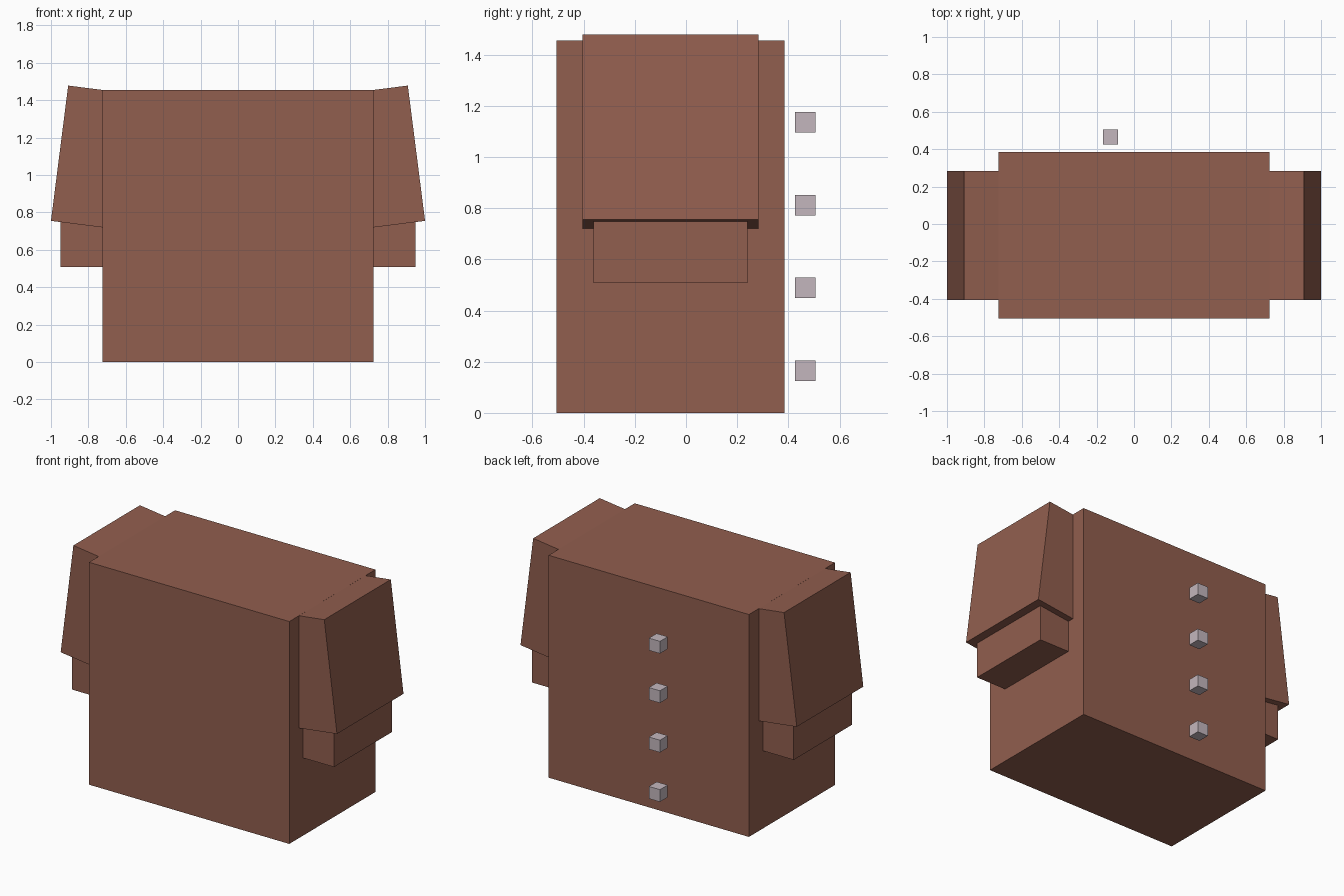
import bpy
import bmesh
from math import radians
from mathutils import Matrix, Vector

default = bpy.data.objects.get("Cube")
if default:
    bpy.data.objects.remove(default, do_unlink=True)


def make_material(name, rgb):
    mat = bpy.data.materials.new(name)
    mat.use_nodes = True
    mat.diffuse_color = (*rgb, 1)
    mat.node_tree.nodes["Principled BSDF"].inputs["Base Color"].default_value = (*rgb, 1)
    return mat


def box(name, low, high, mat, transform=Matrix.Identity(4)):
    """Axis-aligned box between two corners, then moved by a transform."""
    low, high = Vector(low), Vector(high)
    bm = bmesh.new()
    bmesh.ops.create_cube(bm, size=1)
    bmesh.ops.scale(bm, vec=high - low, verts=bm.verts)
    bmesh.ops.translate(bm, vec=(low + high) / 2, verts=bm.verts)
    bmesh.ops.transform(bm, matrix=transform, verts=bm.verts)
    mesh = bpy.data.meshes.new(name)
    bm.to_mesh(mesh)
    bm.free()
    mesh.materials.append(mat)
    obj = bpy.data.objects.new(name, mesh)
    bpy.context.collection.objects.link(obj)
    return obj


brown = make_material("brown cloth", (0.285, 0.112, 0.077))
grey = make_material("pale grey button", (0.55, 0.47, 0.51))

# Torso
box("torso", (-0.725, -0.505, 0), (0.725, 0.385, 1.455), brown)

# Sleeves flare outwards around their upper outer edge; cuffs hang straight
for side, label in ((1, "left"), (-1, "right")):
    pivot = Matrix.Translation((side * 0.908, 0, 1.478))
    tilt = pivot @ Matrix.Rotation(radians(-7.25 * side), 4, 'Y')
    inner, outer = sorted((-0.36 * side, 0))
    box(label + "_sleeve", (inner, -0.405, -0.729), (outer, 0.283, 0), brown, tilt)
    inner, outer = sorted((0.62 * side, 0.948 * side))
    box(label + "_cuff", (inner, -0.362, 0.508), (outer, 0.24, 0.9), brown)

# Row of buttons standing just off the back
for i in range(4):
    z = 0.125 + i * 0.3235
    box(f"button_{i + 1}", (-0.165, 0.425, z), (-0.085, 0.505, z + 0.08), grey)
